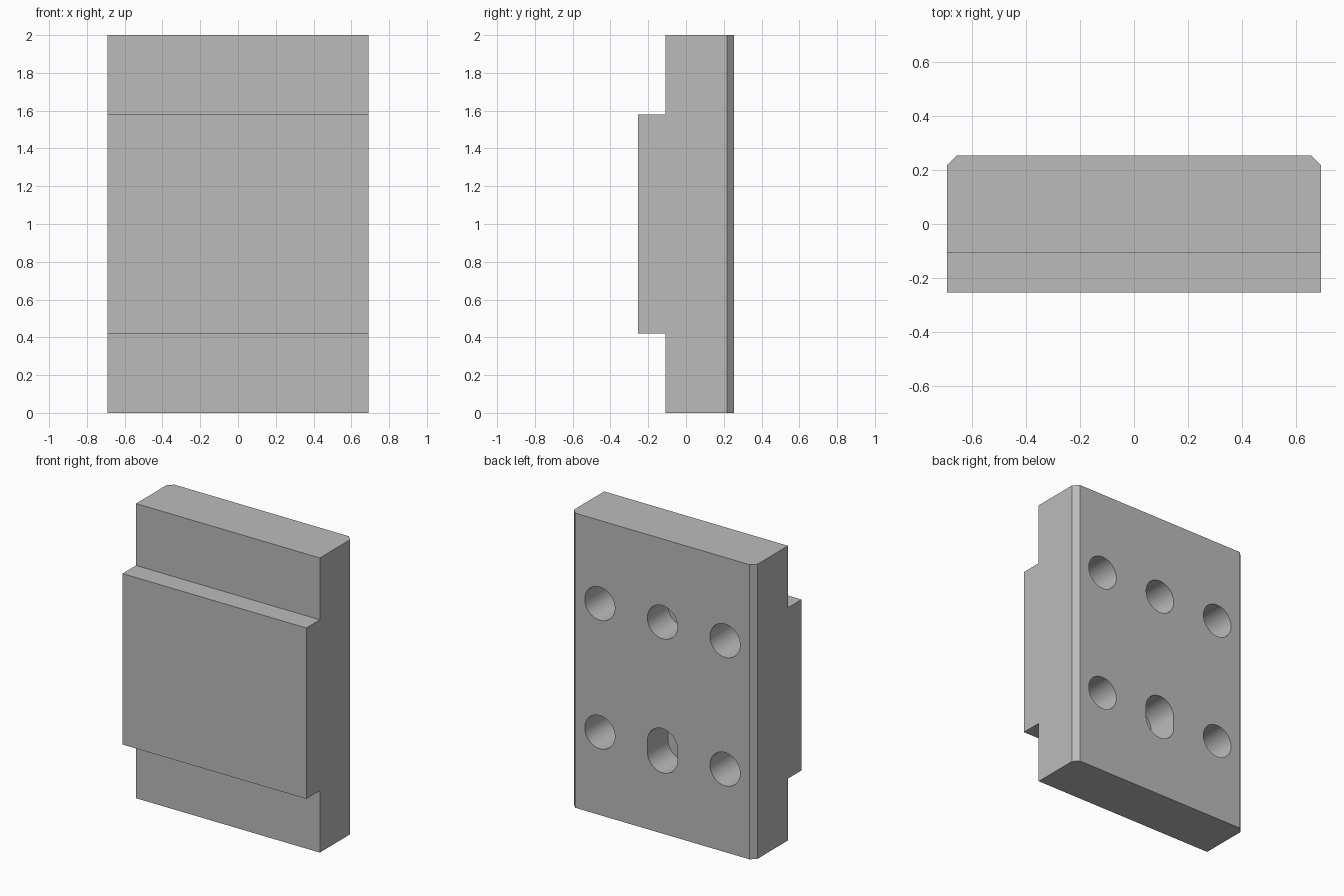
import bpy, bmesh, math
from mathutils import Matrix

if "Cube" in bpy.data.objects:
    bpy.data.objects.remove(bpy.data.objects["Cube"], do_unlink=True)

HALF_W, BACK, STEP, FRONT = 0.69, 0.253, -0.108, -0.253
CHAMFER, RADIUS = 0.035, 0.113

steel = bpy.data.materials.new("plain grey")
steel.use_nodes = True
grey = (0.5, 0.5, 0.5, 1)
steel.diffuse_color = grey
steel.node_tree.nodes["Principled BSDF"].inputs["Base Color"].default_value = grey


def make_object(name, bm):
    bmesh.ops.recalc_face_normals(bm, faces=bm.faces[:])
    mesh = bpy.data.meshes.new(name)
    bm.to_mesh(mesh)
    bm.free()
    mesh.materials.append(steel)
    obj = bpy.data.objects.new(name, mesh)
    bpy.context.collection.objects.link(obj)
    return obj


def extrude_outline(bm, points, vector):
    face = bm.faces.new([bm.verts.new(p) for p in points])
    out = bmesh.ops.extrude_face_region(bm, geom=[face])
    moved = [v for v in out["geom"] if isinstance(v, bmesh.types.BMVert)]
    bmesh.ops.translate(bm, verts=moved, vec=vector)


# Stepped block: side profile extruded across the width
bm = bmesh.new()
profile = [(BACK, 0), (BACK, 2), (STEP, 2), (STEP, 1.58),
           (FRONT, 1.58), (FRONT, 0.42), (STEP, 0.42), (STEP, 0)]
extrude_outline(bm, [(-HALF_W, y, z) for y, z in profile], (2 * HALF_W, 0, 0))

# Chamfer the two upright back edges
upright = [e for e in bm.edges
           if all(abs(v.co.y - BACK) < 1e-4 for v in e.verts)
           and abs(e.verts[0].co.z - e.verts[1].co.z) > 1]
bmesh.ops.bevel(bm, geom=upright, offset=CHAMFER, segments=1, affect='EDGES')
block = make_object("stepped_block", bm)


def drill(x, z, depth, stretch=0.0):
    """Cut a blind round hole, or an upright slot, into the back."""
    steps = 48
    points = []
    for i in range(steps):
        a = 2 * math.pi * (i + 0.5) / steps
        shift = math.copysign(stretch, math.sin(a))
        points.append((x + RADIUS * math.cos(a), BACK + 0.1,
                       z + RADIUS * math.sin(a) + shift))
    cutter_bm = bmesh.new()
    extrude_outline(cutter_bm, points, (0, -depth - 0.1, 0))
    cutter = make_object("hole_cutter", cutter_bm)
    cutter.hide_render = True
    mod = block.modifiers.new("hole", 'BOOLEAN')
    mod.operation, mod.solver, mod.object = 'DIFFERENCE', 'EXACT', cutter
    bpy.ops.object.modifier_apply(modifier=mod.name)
    bpy.data.objects.remove(cutter, do_unlink=True)


bpy.ops.object.select_all(action='DESELECT')
block.select_set(True)
bpy.context.view_layer.objects.active = block

# Two rows of three holes; the lower middle one is a slot
for z in (0.563, 1.435):
    for x in (-0.47, 0.47):
        drill(x, z, 0.36)
drill(0, 1.435, 0.22)
drill(0, 0.563, 0.22, stretch=0.037)

bpy.ops.object.shade_smooth_by_angle(angle=math.radians(30))
